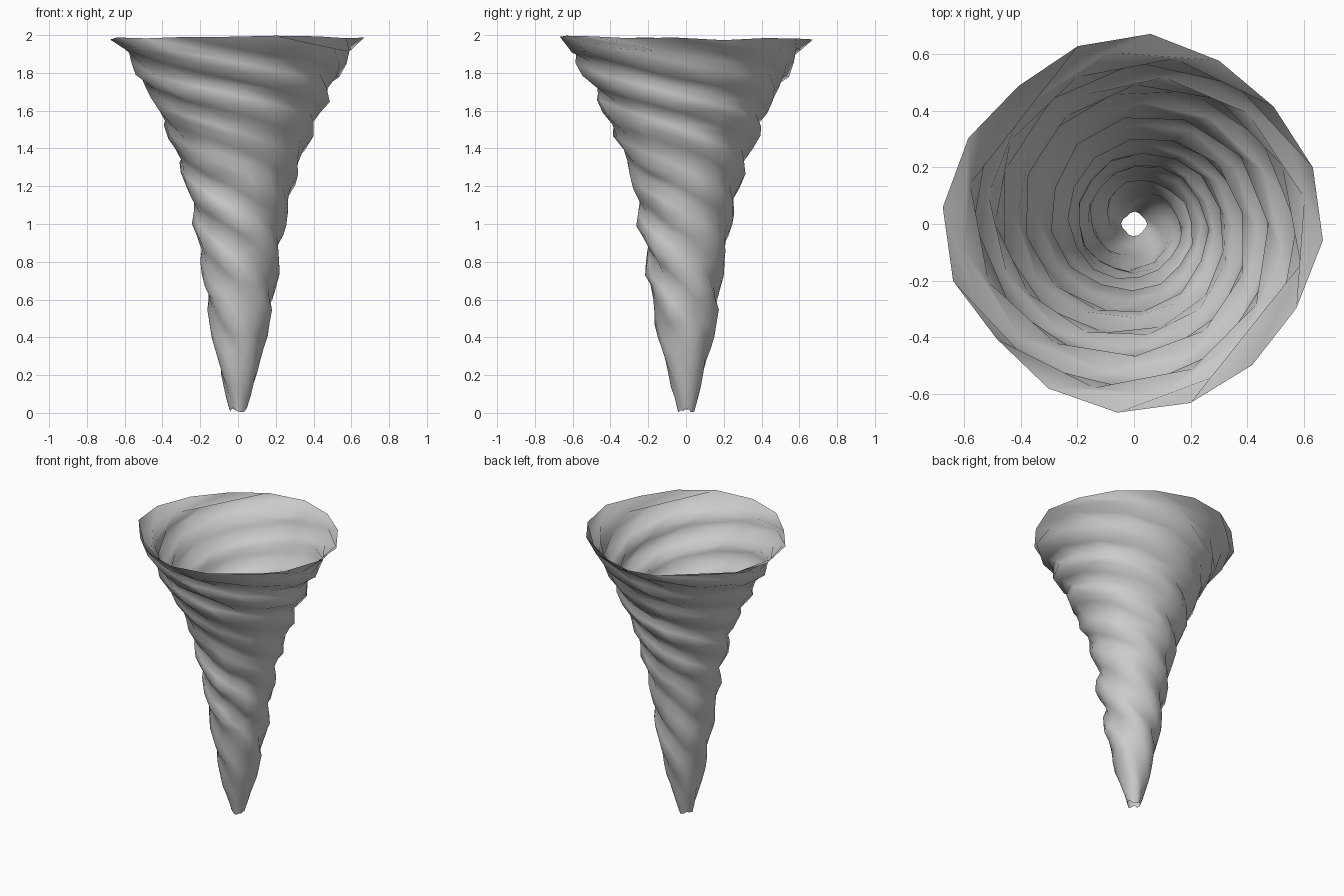
import bpy, math, random

random.seed(11)
cube = bpy.data.objects.get("Cube")
if cube:
    bpy.data.objects.remove(cube)

# Average funnel outline as (height, radius)
OUTLINE = [(0.015, 0.042), (0.2, 0.096), (0.35, 0.132), (0.55, 0.168), (0.7, 0.188),
           (0.9, 0.22), (1.05, 0.246), (1.2, 0.28), (1.4, 0.347), (1.55, 0.418),
           (1.7, 0.485), (1.85, 0.57), (1.985, 0.658)]
SIDES, ROWS, RIDGES = 16, 30, 4


def radius_at(z):
    for (z0, r0), (z1, r1) in zip(OUTLINE, OUTLINE[1:]):
        if z <= z1:
            return r0 + (r1 - r0) * (z - z0) / (z1 - z0)
    return OUTLINE[-1][1]


# Each column follows a clockwise helix that tightens with height
column_noise = [random.uniform(-0.5, 0.5) for _ in range(SIDES)]
low, high = OUTLINE[0][0], OUTLINE[-1][0]
verts, faces = [], []
for row in range(ROWS + 1):
    z = low + (high - low) * row / ROWS
    radius = radius_at(z)
    depth = min(0.02, radius * 0.1)
    twist = 3.0 * z + 1.7 * z * z
    # The middle leans slightly to one side
    sway = 0.012 * math.sin(math.pi * z / high)
    for col in range(SIDES):
        base = math.tau * col / SIDES
        ridge = 0.8 * math.cos(RIDGES * base) + column_noise[col] + random.uniform(-0.4, 0.4)
        r = radius + depth * ridge
        angle = base - twist
        lift = random.uniform(-0.012, 0.012)
        verts.append((r * math.cos(angle) + sway, r * math.sin(angle), z + lift))

# Open-ended wall of quads facing outward
for row in range(ROWS):
    for col in range(SIDES):
        a, b = row * SIDES + col, row * SIDES + (col + 1) % SIDES
        faces.append((a, b, b + SIDES, a + SIDES))

mesh = bpy.data.meshes.new("twisted_funnel")
mesh.from_pydata(verts, [], faces)
funnel = bpy.data.objects.new("twisted_funnel", mesh)
bpy.context.collection.objects.link(funnel)
for poly in mesh.polygons:
    poly.use_smooth = True

# Single pale grey material
grey = bpy.data.materials.new("pale_grey")
grey.use_nodes = True
color = (0.6, 0.6, 0.6, 1.0)
grey.diffuse_color = color
grey.node_tree.nodes["Principled BSDF"].inputs["Base Color"].default_value = color
mesh.materials.append(grey)
